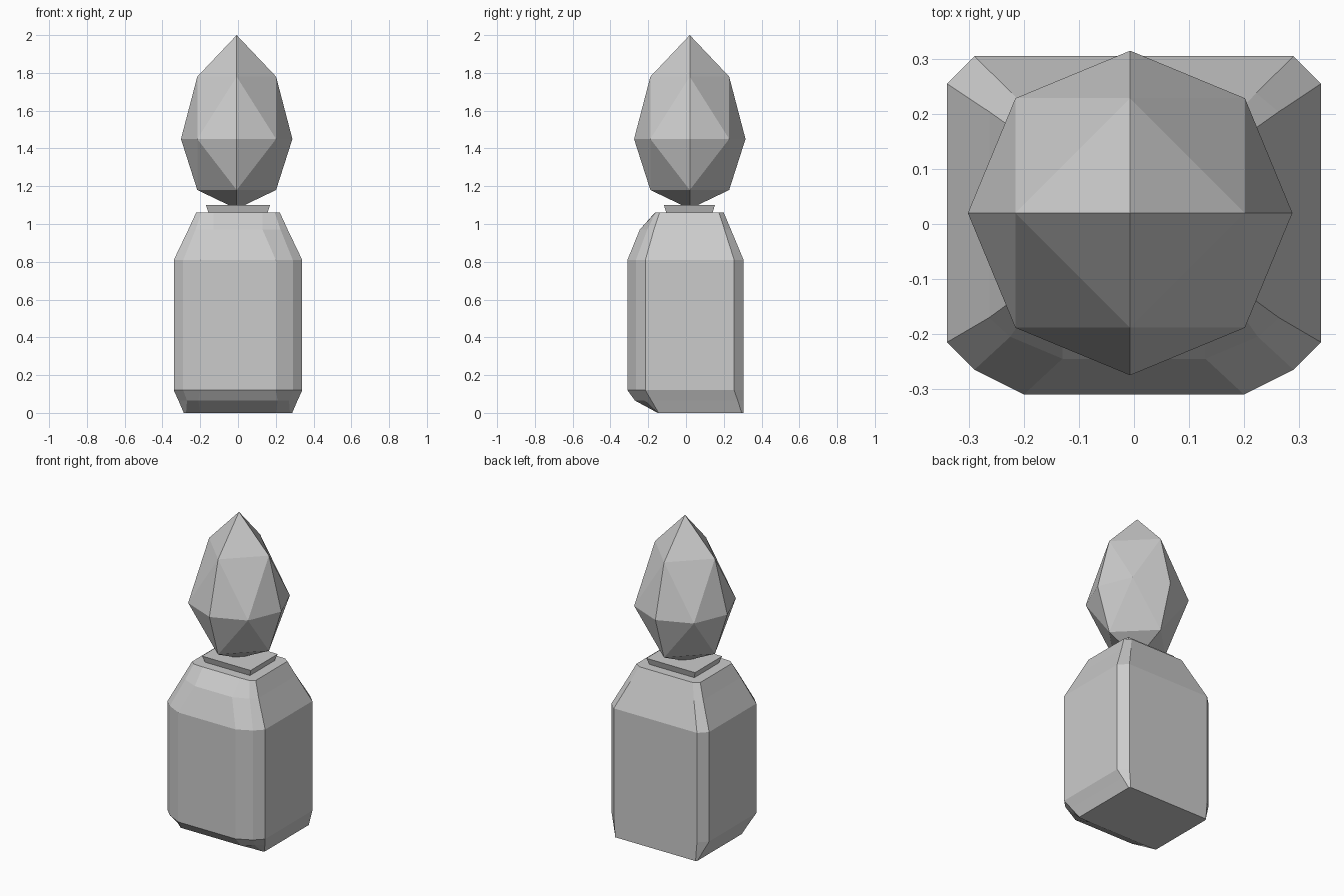
import bpy, bmesh
from mathutils import Vector

if "Cube" in bpy.data.objects:
    bpy.data.objects.remove(bpy.data.objects["Cube"])


def finish(bm, name):
    bmesh.ops.remove_doubles(bm, verts=bm.verts, dist=1e-5)
    bmesh.ops.recalc_face_normals(bm, faces=bm.faces)
    mesh = bpy.data.meshes.new(name)
    bm.to_mesh(mesh)
    bm.free()
    obj = bpy.data.objects.new(name, mesh)
    bpy.context.collection.objects.link(obj)
    return obj


def loft(name, levels):
    """Each level is z plus its right-hand half outline, mirrored in x."""
    bm = bmesh.new()
    rings = []
    for z, half in levels:
        outline = half + [(-x, y) for x, y in reversed(half)]
        rings.append([bm.verts.new((x, y, z)) for x, y in outline])
    n = len(rings[0])
    for low, high in zip(rings, rings[1:]):
        for i in range(n):
            j = (i + 1) % n
            bm.faces.new((low[i], low[j], high[j], high[i]))
    bm.faces.new(rings[0][::-1])
    bm.faces.new(rings[-1])
    return finish(bm, name)


# Bottle: faceted front panel, bevelled corners, flat back
wide = [(.2, -.31), (.29, -.265), (.34, -.215), (.34, .255), (.29, .305)]
loft("bottle_body", [
    (0.0, [(.20, -.15), (.275, -.15), (.287, -.145), (.287, .295), (.28, .305)]),
    (.065, [(.21, -.27), (.27, -.22), (.315, -.183), (.315, .274), (.285, .305)]),
    (.12, wide),
    (.81, wide),
    (.97, [(.13, -.245), (.225, -.205), (.263, -.17), (.263, .204), (.222, .238)]),
    (1.06, [(.13, -.165), (.195, -.162), (.222, -.14), (.222, .175), (.187, .2)]),
])

# Collar plate flaring slightly upward
loft("collar", [
    (1.055, [(.155, -.103), (.155, .139)]),
    (1.10, [(.17, -.117), (.17, .153)]),
])

# Stopper: once-divided octahedron, stretched more above its widest ring
bm = bmesh.new()
for sx in (1, -1):
    for sy in (1, -1):
        for sz in (1, -1):
            a, b, c = Vector((sx, 0, 0)), Vector((0, sy, 0)), Vector((0, 0, sz))
            ab, bc, ca = [(p + q).normalized() for p, q in ((a, b), (b, c), (c, a))]
            for tri in ((a, ab, ca), (b, bc, ab), (c, ca, bc), (ab, bc, ca)):
                bm.faces.new([bm.verts.new(p) for p in tri])
bmesh.ops.remove_doubles(bm, verts=bm.verts, dist=1e-5)
heights = {2: .55, 1: .33, 0: 0, -1: -.27, -2: -.37}
for v in bm.verts:
    step = 0 if abs(v.co.z) < .1 else (1 if abs(v.co.z) < .9 else 2)
    z = heights[step if v.co.z >= 0 else -step]
    v.co = (-.007 + .295 * v.co.x, .02 + .295 * v.co.y, 1.45 + z)
finish(bm, "stopper")
